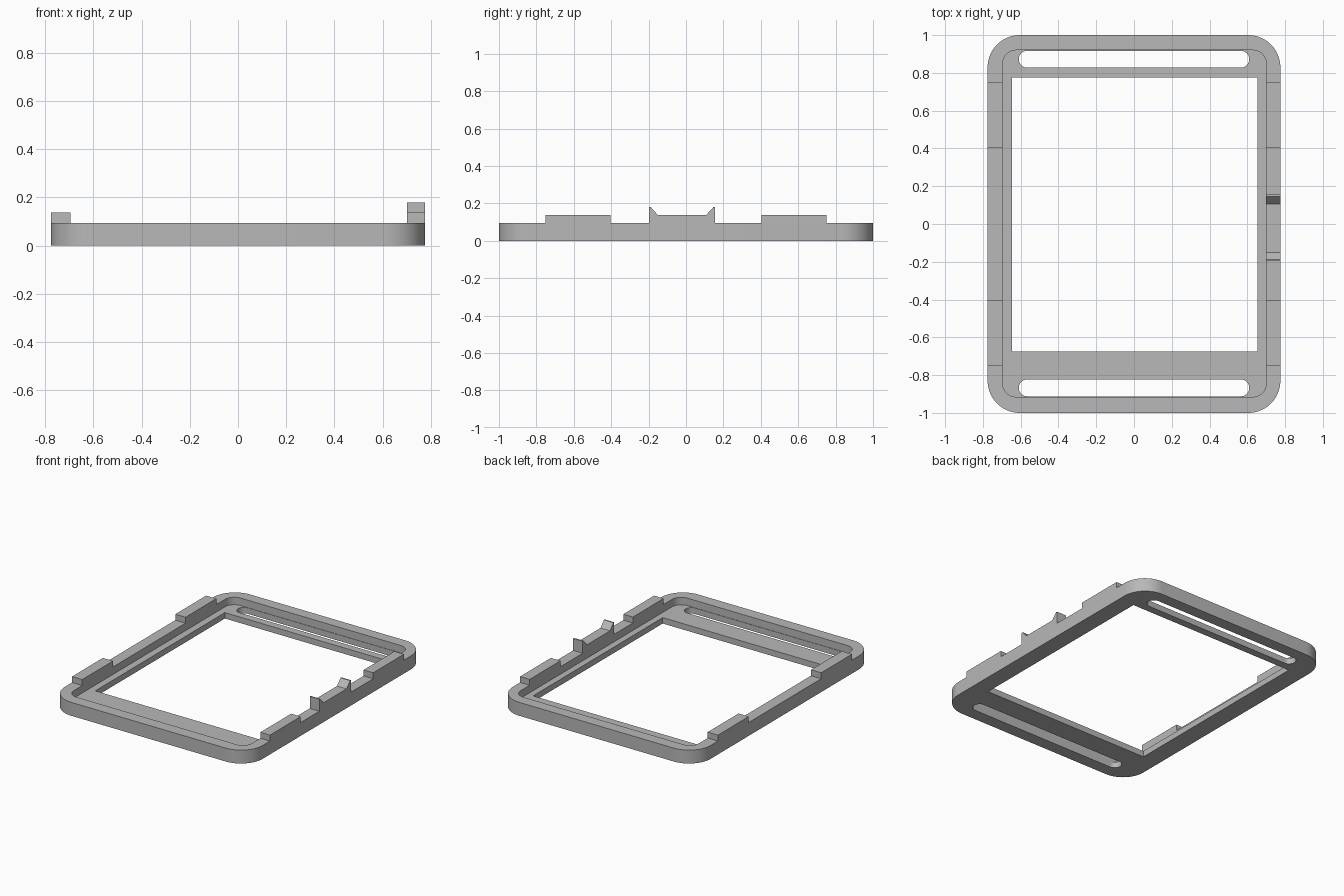
import bpy, bmesh
from math import cos, sin, pi, radians

if "Cube" in bpy.data.objects:
    bpy.data.objects.remove(bpy.data.objects["Cube"])

grey = bpy.data.materials.new("plain grey")
grey.use_nodes = True
colour = (0.48, 0.48, 0.48, 1)
grey.diffuse_color = colour
grey.node_tree.nodes["Principled BSDF"].inputs["Base Color"].default_value = colour


def prism(name, points, push):
    """Extrude a closed outline of 3D points along a vector."""
    bm = bmesh.new()
    face = bm.faces.new([bm.verts.new(p) for p in points])
    out = bmesh.ops.extrude_face_region(bm, geom=[face])
    moved = [g for g in out["geom"] if isinstance(g, bmesh.types.BMVert)]
    bmesh.ops.translate(bm, verts=moved, vec=push)
    bmesh.ops.recalc_face_normals(bm, faces=bm.faces)
    mesh = bpy.data.meshes.new(name)
    bm.to_mesh(mesh)
    bm.free()
    mesh.materials.append(grey)
    obj = bpy.data.objects.new(name, mesh)
    bpy.context.collection.objects.link(obj)
    return obj


def slab(name, x0, x1, y0, y1, z0, z1, r=0.0, steps=12):
    """Rectangular slab with rounded vertical corners."""
    corners = [(x1 - r, y1 - r), (x0 + r, y1 - r), (x0 + r, y0 + r), (x1 - r, y0 + r)]
    n = steps if r else 0
    points = []
    for q, (cx, cy) in enumerate(corners):
        for i in range(n + 1):
            a = (q + i / max(n, 1)) * pi / 2
            points.append((cx + r * cos(a), cy + r * sin(a), z0))
    return prism(name, points, (0, 0, z1 - z0))


HALF_W, RIM_Z, TAB_Z, FLOOR_Z = 0.775, 0.095, 0.137, 0.042

# Frame body, hollowed by a pocket, a window and two strap slots
frame = slab("frame", -HALF_W, HALF_W, -1, 1, 0, RIM_Z, 0.17, 16)
cutters = [
    slab("pocket_cutter", -0.695, 0.70, -0.915, 0.92, FLOOR_Z, 0.3, 0.07),
    slab("window_cutter", -0.645, 0.655, -0.675, 0.775, -0.1, 0.3),
    slab("back_slot_cutter", -0.61, 0.61, 0.828, 0.917, -0.1, 0.3, 0.044),
    slab("front_slot_cutter", -0.61, 0.61, -0.912, -0.823, -0.1, 0.3, 0.044),
]
bpy.context.view_layer.objects.active = frame
for cutter in cutters:
    cutter.hide_render = True
    mod = frame.modifiers.new(cutter.name, "BOOLEAN")
    mod.operation = "DIFFERENCE"
    mod.solver = "EXACT"
    mod.object = cutter
    bpy.ops.object.modifier_apply(modifier=mod.name)
    bpy.data.objects.remove(cutter)

# Smooth the rounded corners, keep hard edges
bpy.ops.object.select_all(action="DESELECT")
frame.select_set(True)
bpy.ops.object.shade_smooth_by_angle(angle=radians(30))

# Four retaining tabs on the side rails
for side, x0, x1 in (("right", -HALF_W, -0.695), ("left", 0.70, HALF_W)):
    slab(side + "_front_tab", x0, x1, -0.75, -0.405, RIM_Z, TAB_Z)
    slab(side + "_back_tab", x0, x1, 0.405, 0.75, RIM_Z, TAB_Z)

# Clip with two raised horns on the left rail
profile = [(-0.197, RIM_Z), (-0.197, 0.18), (-0.188, 0.18), (-0.15, TAB_Z),
           (0.107, TAB_Z), (0.146, 0.18), (0.156, 0.18), (0.156, RIM_Z)]
prism("left_clip", [(0.70, y, z) for y, z in profile], (HALF_W - 0.70, 0, 0))
